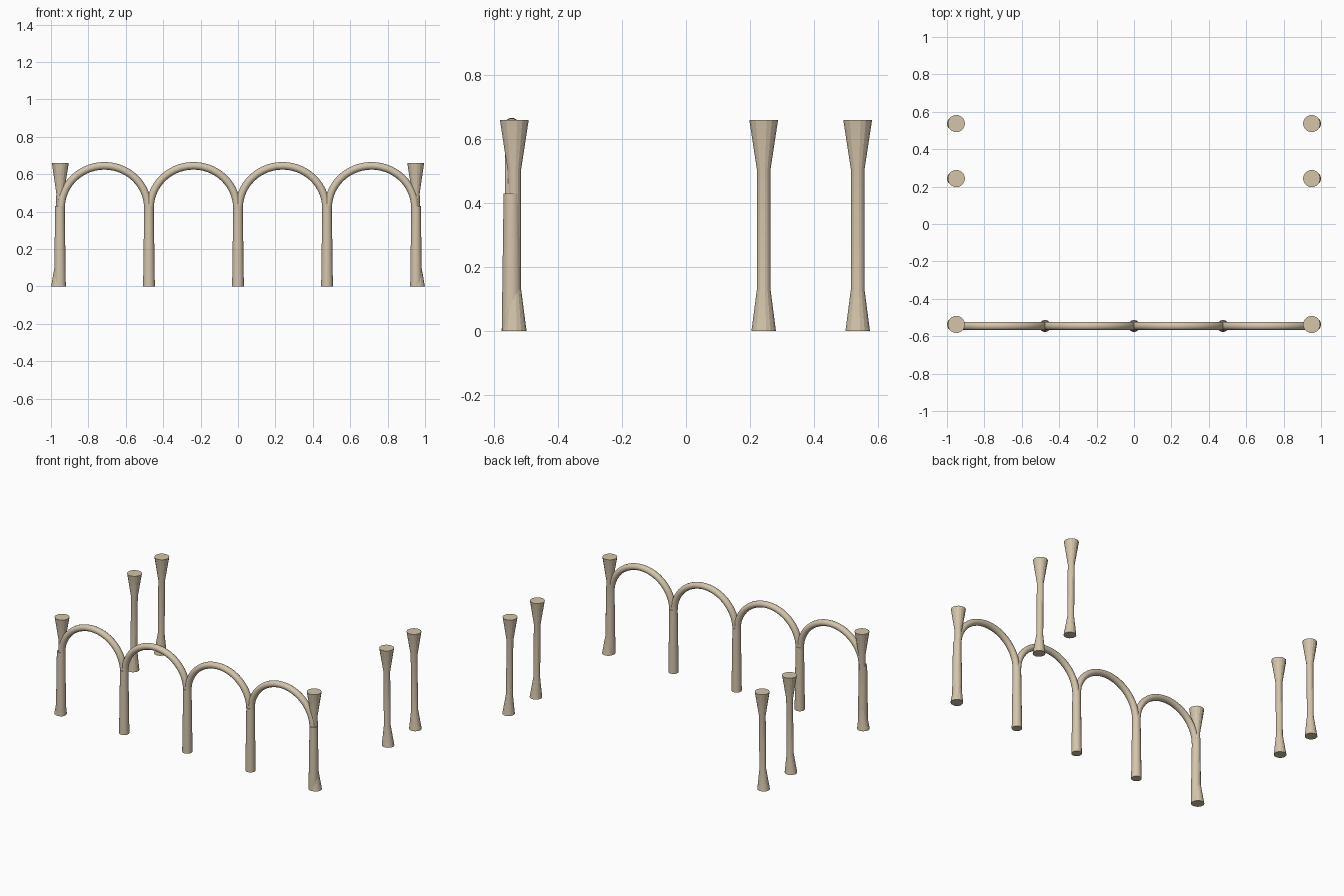
import bpy, bmesh, math
from mathutils import Vector

if "Cube" in bpy.data.objects:
    bpy.data.objects.remove(bpy.data.objects["Cube"])

stone = bpy.data.materials.new("tan_stone")
stone.diffuse_color = (0.66, 0.56, 0.41, 1)
stone.use_nodes = True
stone.node_tree.nodes["Principled BSDF"].inputs["Base Color"].default_value = stone.diffuse_color


def sweep(name, rings, sides, smooth_angle):
    """Capped tube through rings of (centre, side axis, other axis, r1, r2)."""
    bm = bmesh.new()
    loops = []
    for c, u, v, ru, rv in rings:
        loop = []
        for i in range(sides):
            a = 2 * math.pi * (i + 0.5) / sides
            loop.append(bm.verts.new(c + u * ru * math.cos(a) + v * rv * math.sin(a)))
        loops.append(loop)
    for a, b in zip(loops, loops[1:]):
        for i in range(sides):
            j = (i + 1) % sides
            bm.faces.new((a[i], a[j], b[j], b[i]))
    bm.faces.new(loops[0][::-1])
    bm.faces.new(loops[-1])
    bmesh.ops.recalc_face_normals(bm, faces=bm.faces)
    me = bpy.data.meshes.new(name)
    bm.to_mesh(me)
    bm.free()
    me.materials.append(stone)
    ob = bpy.data.objects.new(name, me)
    bpy.context.collection.objects.link(ob)
    bpy.ops.object.select_all(action='DESELECT')
    ob.select_set(True)
    bpy.context.view_layer.objects.active = ob
    bpy.ops.object.shade_smooth_by_angle(angle=math.radians(smooth_angle))
    return ob


X, Y, Z = Vector((1, 0, 0)), Vector((0, 1, 0)), Vector((0, 0, 1))

# Flared columns: three on each side, feet set slightly outward
for side, s in (("left", -1), ("right", 1)):
    for place, y in (("front", -0.537), ("middle", 0.243), ("back", 0.537)):
        profile = [(0.961, 0.0, 0.039), (0.955, 0.135, 0.021),
                   (0.951, 0.50, 0.021), (0.95, 0.66, 0.046)]
        sweep(f"column_{place}_{side}",
              [(Vector((s * x, y, z)), X, Y, r, r) for x, z, r in profile], 16, 15)

# Front arcade: tapered posts
ARC_Y, BAY = -0.545, 0.476
for i in range(5):
    x = (i - 2) * BAY
    sweep(f"arcade_post_{i + 1}",
          [(Vector((x, ARC_Y, z)), X, Y, r, r) for z, r in ((0, 0.032), (0.43, 0.026))],
          16, 30)

# Front arcade: round tube arches springing from the posts
SPRING, RX, RZ, STEPS = 0.42, 0.232, 0.225, 28
for i in range(4):
    cx = (i - 1.5) * BAY
    rings = [(Vector((cx + RX, ARC_Y, 0.38)), X, Y, 0.02, 0.021)]
    for k in range(STEPS + 1):
        t = math.pi * k / STEPS
        centre = Vector((cx + RX * math.cos(t), ARC_Y, SPRING + RZ * math.sin(t)))
        normal = Vector((math.cos(t) / RX, 0, math.sin(t) / RZ)).normalized()
        rings.append((centre, normal, Y, 0.021, 0.0225))
    rings.append((Vector((cx - RX, ARC_Y, 0.38)), -X, Y, 0.02, 0.021))
    sweep(f"arcade_arch_{i + 1}", rings, 12, 40)
